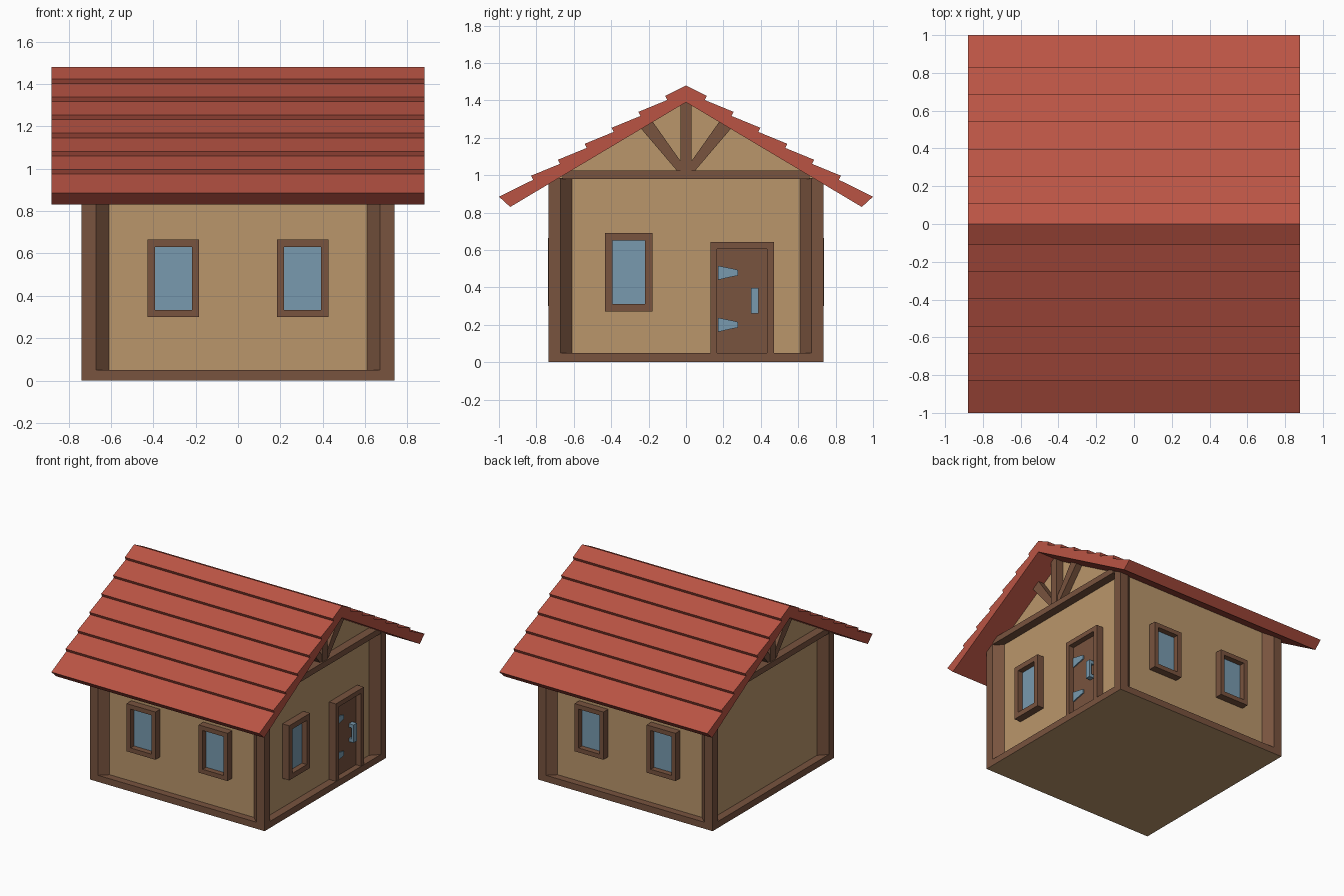
import bpy, bmesh, math
from mathutils import Matrix, Vector

if "Cube" in bpy.data.objects:
    bpy.data.objects.remove(bpy.data.objects["Cube"])


def material(name, r, g, b):
    def lin(c):
        c /= 255
        return c / 12.92 if c <= 0.04045 else ((c + 0.055) / 1.055) ** 2.4
    m = bpy.data.materials.new(name)
    m.diffuse_color = (lin(r), lin(g), lin(b), 1)
    m.use_nodes = True
    m.node_tree.nodes["Principled BSDF"].inputs["Base Color"].default_value = m.diffuse_color
    return m


PLASTER = material("tan plaster", 186, 150, 107)
WOOD = material("brown wood", 120, 83, 62)
ROOF = material("red roof tile", 186, 84, 68)
BLUE = material("blue glass", 120, 154, 175)

WALL = 0.68    # wall plane
FACE = 0.737   # outer plane of the timber


def finish(name, bm, mats, turn=0):
    bmesh.ops.recalc_face_normals(bm, faces=bm.faces)
    bm.transform(Matrix.Rotation(math.radians(turn), 4, 'Z'))
    me = bpy.data.meshes.new(name)
    bm.to_mesh(me)
    bm.free()
    for m in mats:
        me.materials.append(m)
    ob = bpy.data.objects.new(name, me)
    bpy.context.collection.objects.link(ob)
    return ob


def add_prism(bm, pts, axis, lo, hi):
    """Extrude a 2D outline along an axis: 'x' (y,z), 'y' (x,z) or 'z' (x,y)."""
    def place(a, b, t):
        return {'x': (t, a, b), 'y': (a, t, b), 'z': (a, b, t)}[axis]
    f = bm.faces.new([bm.verts.new(place(a, b, lo)) for a, b in pts])
    r = bmesh.ops.extrude_face_region(bm, geom=[f])
    d = Vector(place(0, 0, hi - lo))
    bmesh.ops.translate(bm, vec=d, verts=[v for v in r['geom'] if isinstance(v, bmesh.types.BMVert)])


def prism(name, pts, axis, lo, hi, mat, turn=0):
    bm = bmesh.new()
    add_prism(bm, pts, axis, lo, hi)
    return finish(name, bm, [mat], turn)


def rect(u0, u1, z0, z1):
    return [(u0, z0), (u1, z0), (u1, z1), (u0, z1)]


# Parts on a wall are drawn on the front (-y) and turned to their side
def plate(name, pts, back, out, mat, turn):
    return prism(name, pts, 'y', -out, -back, mat, turn)


def surround(name, u0, u1, z0, z1, w, turn, bottom=True):
    bm = bmesh.new()
    bars = [rect(u0, u0 + w, z0, z1), rect(u1 - w, u1, z0, z1), rect(u0 + w, u1 - w, z1 - w, z1)]
    if bottom:
        bars.append(rect(u0 + w, u1 - w, z0, z0 + w))
    for b in bars:
        add_prism(bm, b, 'y', -FACE, -WALL + 0.01)
    finish(name, bm, [WOOD], turn)


def window(name, u0, u1, z0, z1, w, turn):
    surround(name + "_frame", u0, u1, z0, z1, w, turn)
    plate(name + "_glass", rect(u0 + w, u1 - w, z0 + w, z1 - w), WALL - 0.01, 0.695, BLUE, turn)


# Walls with gable ends
walls = [(-WALL, 0.02), (WALL, 0.02), (WALL, 1.0), (0, 1.41), (-WALL, 1.0)]
prism("walls", walls, 'x', -WALL, WALL, PLASTER)

# Timber base with a plaster coloured underside
bm = bmesh.new()
add_prism(bm, rect(-0.74, 0.74, -0.735, 0.735), 'z', 0, 0.05)
for f in bm.faces:
    if f.calc_center_median().z < 0.001:
        f.material_index = 1
finish("base_sill", bm, [WOOD, PLASTER])

# Corner posts with chamfered inner sides
post = [(0.74, 0.735), (0.67, 0.735), (0.61, WALL), (0.61, 0.61), (WALL, 0.61), (0.74, 0.67)]
for sx in (-1, 1):
    for sy in (-1, 1):
        prism("corner_post", [(sx * x, sy * y) for x, y in post], 'z', 0.05, 0.985, WOOD)

# Roof: stepped tile courses on top, plain underside
half = []
for i in range(6):
    y = 0.111 + i * 0.1435
    z = 1.48 - 0.595 * y
    half += [(y, z + 0.01), (y - 0.011, z - 0.012)]
half += [(1.0, 0.885), (0.94, 0.83)]
roof = [(0, 1.48)] + half + [(0, 1.39)] + [(-y, z) for y, z in reversed(half)]
prism("roof", roof, 'x', -0.88, 0.88, ROOF)

# Gable timbers on both ends
for turn in (90, 270):
    plate("gable_beam", rect(-0.66, 0.66, 0.98, 1.025), 0.67, 0.745, WOOD, turn)
    plate("king_post", rect(-0.03, 0.03, 1.02, 1.41), 0.67, FACE, WOOD, turn)
    for s in (-1, 1):
        brace = [(s * a, b) for a, b in ((-0.01, 1.02), (0.045, 1.02), (0.25, 1.26), (0.195, 1.31))]
        plate("gable_brace", brace, 0.67, 0.73, WOOD, turn)

# Windows
for turn in (0, 180):
    for u in (-0.305, 0.305):
        window("side_window", u - 0.122, u + 0.122, 0.30, 0.665, 0.034, turn)
window("gable_window", -0.433, -0.18, 0.272, 0.69, 0.04, 90)

# Door with hinges and handle
surround("door_frame", 0.13, 0.47, 0.05, 0.642, 0.036, 90, bottom=False)
plate("door", rect(0.166, 0.434, 0.05, 0.606), 0.67, 0.695, WOOD, 90)
for z in (0.2, 0.478):
    hinge = [(0.17, z - 0.038), (0.25, z - 0.02), (0.277, z - 0.015),
             (0.277, z + 0.015), (0.25, z + 0.022), (0.17, z + 0.038)]
    plate("door_hinge", hinge, 0.69, 0.704, BLUE, 90)
bm = bmesh.new()
add_prism(bm, rect(0.348, 0.388, 0.285, 0.37), 'y', -0.735, -0.715)
for z0, z1 in ((0.26, 0.285), (0.37, 0.397)):
    add_prism(bm, rect(0.348, 0.388, z0, z1), 'y', -0.735, -0.69)
finish("door_handle", bm, [BLUE], 90)
